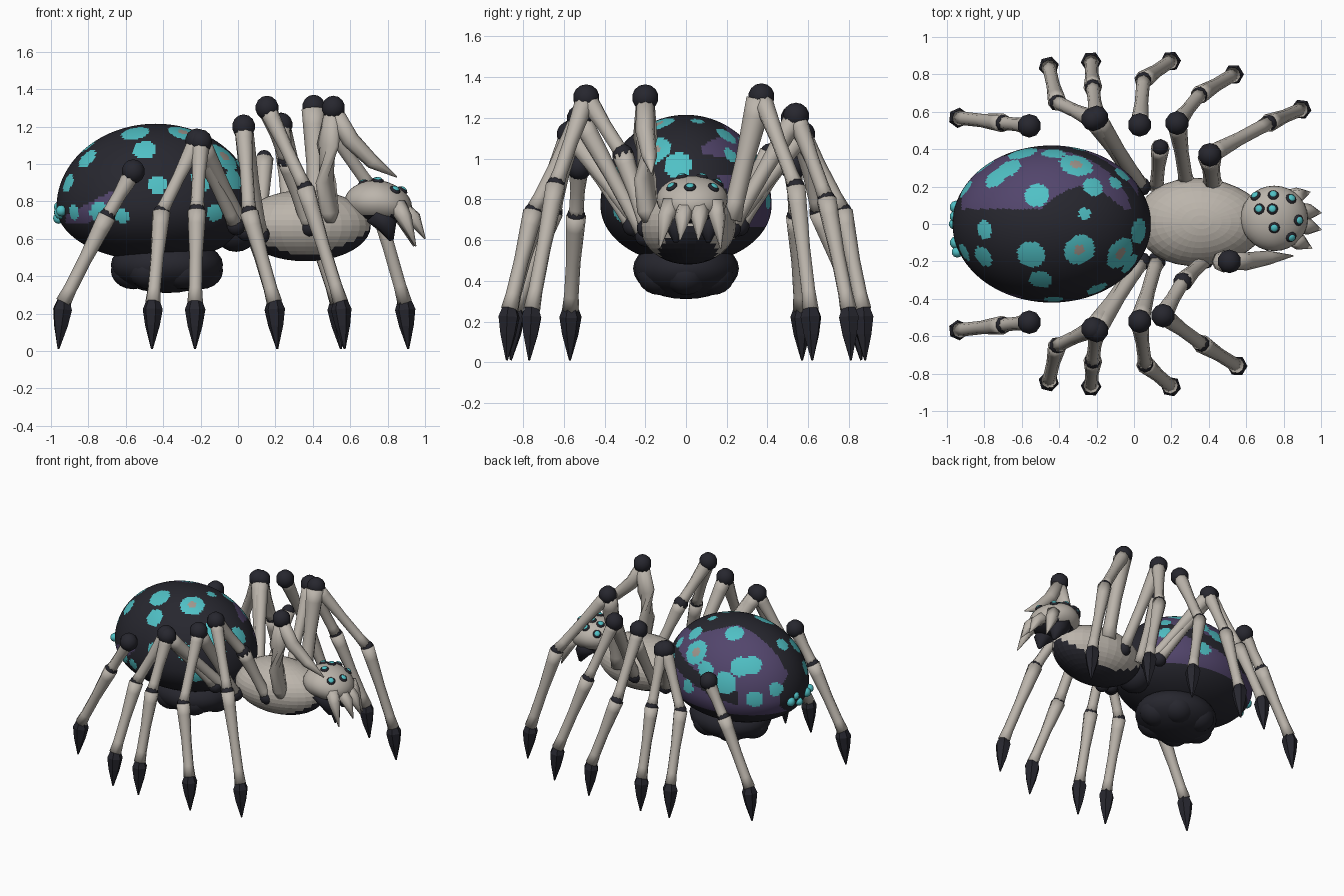
import bpy, bmesh, math
from mathutils import Vector, Matrix

if "Cube" in bpy.data.objects:
    bpy.data.objects.remove(bpy.data.objects["Cube"])


def material(name, r, g, b):
    mat = bpy.data.materials.new(name)
    mat.use_nodes = True
    mat.diffuse_color = (r, g, b, 1)
    mat.node_tree.nodes["Principled BSDF"].inputs["Base Color"].default_value = (r, g, b, 1)
    return mat


BONE = material("bone", .50, .46, .41)
DARK = material("dark_shell", .02, .02, .028)
PURPLE = material("purple_marking", .085, .06, .15)
TEAL = material("teal_spot", .08, .53, .56)
TAN = material("spot_centre", .36, .31, .27)


def finish(bm, name, mats, smooth=True, rule=None):
    """Turn a bmesh into an object; the rule picks a material for each face."""
    bmesh.ops.recalc_face_normals(bm, faces=bm.faces)
    bm.normal_update()
    for face in bm.faces:
        face.smooth = smooth
        if rule:
            face.material_index = rule(face.calc_center_median(), face.normal)
    mesh = bpy.data.meshes.new(name)
    bm.to_mesh(mesh)
    bm.free()
    for mat in mats:
        mesh.materials.append(mat)
    obj = bpy.data.objects.new(name, mesh)
    bpy.context.collection.objects.link(obj)
    return obj


def ball(name, centre, size, mats, segs=16, rings=10, smooth=True, rule=None, shape=None, up=None):
    """Ellipsoid, optionally reshaped or turned so its z axis follows up."""
    bm = bmesh.new()
    bmesh.ops.create_uvsphere(bm, u_segments=segs, v_segments=rings, radius=1)
    turn = Vector(up).to_track_quat('Z', 'Y').to_matrix() if up else Matrix.Identity(3)
    for v in bm.verts:
        p = Vector(a * b for a, b in zip(v.co, size))
        if shape:
            p = shape(p)
        v.co = turn @ p + Vector(centre)
    return finish(bm, name, mats, smooth, rule)


def tube(name, points, radii, mat, sides=8, smooth=True):
    """Loft rings of the given radii along a path."""
    bm = bmesh.new()
    pts = [Vector(p) for p in points]
    rings = []
    for i, p in enumerate(pts):
        along = pts[min(i + 1, len(pts) - 1)] - pts[max(i - 1, 0)]
        turn = along.to_track_quat('Z', 'Y')
        ring = []
        for k in range(sides):
            a = math.tau * k / sides
            ring.append(bm.verts.new(p + turn @ Vector((math.cos(a), math.sin(a), 0)) * radii[i]))
        rings.append(ring)
    for low, high in zip(rings, rings[1:]):
        for k in range(sides):
            n = (k + 1) % sides
            bm.faces.new((low[k], low[n], high[n], high[k]))
    bm.faces.new(rings[0])
    bm.faces.new(rings[-1])
    return finish(bm, name, [mat], smooth)


def bone(name, start, end, scale=1.0):
    """A bone segment, thicker at its ends."""
    a, b = Vector(start), Vector(end)
    path = [a.lerp(b, t) for t in (0, .15, .5, .85, 1)]
    return tube(name, path, [r * scale for r in (.05, .046, .036, .036, .042)], BONE)


# Abdomen: egg-shaped shell with spots and purple markings
MID = Vector((-.44, 0, .77))
RX, RY, UP, DOWN = .53, .42, .445, .29


def on_top(x, y):
    k = max(0, 1 - ((x - MID.x) / RX) ** 2 - (y / RY) ** 2)
    return Vector((x, y, MID.z + UP * math.sqrt(k)))


def on_side(x, z, side):
    height = UP if z > MID.z else DOWN
    k = max(0, 1 - ((x - MID.x) / RX) ** 2 - ((z - MID.z) / height) ** 2)
    return Vector((x, side * RY * math.sqrt(k), z))


# Ringed spots first, then plain ones
ringed = [(on_top(-.31, .32), .09), (on_top(-.29, -.14), .085), (on_top(-.07, -.16), .09)]
spots = [(on_top(x, y), r) for x, y, r in (
    (-.52, .155, .065), (-.74, .25, .065), (-.67, .3, .07), (-.22, .2, .055), (-.265, .055, .033),
    (-.55, -.165, .075), (-.81, -.175, .06), (-.8, -.03, .05), (.03, -.04, .07), (-.5, -.3, .065),
    (-.2, -.35, .06), (-.1, .22, .04), (-.43, .38, .06))]
spots += [(on_side(x, z, s), r) for x, z, s, r in (
    (-.91, .9, -1, .05), (-.88, .74, -1, .04), (-.74, .74, -1, .06), (-.62, .72, -1, .04),
    (-.43, .89, -1, .05), (-.02, .92, -1, .06), (-.12, .74, -1, .05),
    (-.6, .9, 1, .08), (-.8, .8, 1, .06), (-.3, .8, 1, .05), (-.06, .9, 1, .05), (-.9, .86, 1, .05))]


def abdomen_colour(c, n):
    for p, r in ringed:
        if (c - p).length < r * .35:
            return 3
    if any((c - p).length < r for p, r in ringed + spots):
        return 2
    if c.y > 0:
        # Swirl with a dark sweep through it
        edge = .08 + .12 * max(0, math.sin(c.x * 7 + 3.5))
        sweep = abs(c.z - .86 - .25 * (c.x + .45)) < .05 and c.x > -.7
        return int(c.y > edge and c.z > .66 and -.92 < c.x < .02 and not sweep)
    wedge = .68 < c.z < .73 + .5 * (c.x + .92) and c.z > .68 + .75 * (c.x + .8)
    return int(wedge and -.92 < c.x < -.6)


def egg(p):
    if p.z < 0:
        p.z *= DOWN / UP
    return p


ball("abdomen", MID, (RX, RY, UP), [DARK, PURPLE, TEAL, TAN], 160, 100, True, abdomen_colour, egg)

# Lumpy belly sac and waist
ball("belly_sac", (-.38, 0, .46), (.3, .26, .15), [DARK], 24, 14)
for i in range(6):
    a = math.tau * i / 6
    ball("belly_lump", (-.38 + .18 * math.cos(a), .15 * math.sin(a), .43), (.12, .11, .1), [DARK])
ball("waist", (-.01, 0, .65), (.12, .13, .12), [DARK])

# Tail bumps
for y, z, r in ((.09, .74, .035), (.04, .77, .03), (-.1, .74, .035), (-.15, .75, .03), (0, .71, .03)):
    ball("tail_bump", (-.96 + abs(y) * .1, y, z), (r, r, r), [TEAL], 10, 6)


# Thorax with a dark underside
def thorax_colour(c, n):
    return int(c.z < .515 + 1.3 * (c.x - .37) ** 2)


def barrel(p):
    return Vector((p.x, p.y * (1 - .25 * p.x), p.z))


ball("thorax", (.36, .01, .67), (.35, .235, .19), [BONE, DARK], 32, 20, False, thorax_colour, barrel)

# Head, jaws and fangs
HEAD, HEAD_SIZE = Vector((.75, .03, .80)), Vector((.18, .175, .115))


def head_colour(c, n):
    return int(n.z < -.75)


def droop(p):
    return Vector((p.x, p.y, p.z - .15 * max(0, p.x)))


ball("head", HEAD, HEAD_SIZE, [BONE, DARK], 28, 18, True, head_colour, droop)
for y in (-.05, .11):
    tube("jaw", [(.74, y, .74), (.80, y, .67), (.82, y, .59)], [.07, .055, .012], DARK)
for y, tip_y, x, z in ((-.07, -.13, .95, .56), (0, -.03, 1, .60), (.07, .06, 1, .60), (.14, .17, .94, .56)):
    tube("fang", [(.85, y, .78), (x - .06, (y + tip_y) / 2, .71), (x, tip_y, z)], [.05, .042, .004], BONE, 6)

# Eyes: dark sockets with teal lenses
for x, y in ((.67, .08), (.65, .15), (.745, .155), (.74, .08), (.84, .135), (.88, .02), (.75, -.02), (.84, -.07)):
    dx, dy = (x - HEAD.x) / HEAD_SIZE.x, (y - HEAD.y) / HEAD_SIZE.y
    height = HEAD_SIZE.z * math.sqrt(max(0, 1 - dx * dx - dy * dy))
    p = Vector((x, y, HEAD.z + height - .15 * max(0, x - HEAD.x)))
    out = Vector((dx / HEAD_SIZE.x, dy / HEAD_SIZE.y, height / HEAD_SIZE.z ** 2)).normalized()
    ball("eye_socket", p, (.03, .03, .014), [DARK], 12, 8, up=out)
    ball("eye_lens", p + out * .009, (.02, .02, .01), [TEAL], 12, 8, up=out)


# Legs
def knob(name, p, r=.065):
    ball(name, p, (r, r, r), [DARK], 10, 7)


def leg(name, knee, joint, foot, *hip):
    """Knee, shin joint, clawed foot, and the bones from knee to body."""
    knee, joint, tip = Vector(knee), Vector(joint), Vector((*foot, .01))
    ankle = joint.lerp(tip, .9)
    ankle.z = .26
    knob(name + "_knee", knee)
    knob(name + "_joint", joint, .045)
    bone(name + "_thigh", knee, joint)
    bone(name + "_shin", joint, ankle)
    path = [ankle.lerp(tip, t) for t in (-.06, .15, .5, 1)]
    tube(name + "_claw", path, [.035, .055, .04, .005], DARK, 6, False)
    prev = knee
    for i, p in enumerate(hip):
        bone(name + "_hip", prev, p, 1.05)
        knob(name + "_hip_joint", p, .052)
        prev = p


for side, label in ((-1, "near"), (1, "far")):
    leg(label + "_rear_leg", (-.56, side * .525, .96), (-.70, side * .54, .72), (-.96, side * .57))
    leg(label + "_second_leg", (-.22, side * .56, 1.125), (-.41, side * .65, .74), (-.46, side * .86),
        (-.01, side * .26, .67))
    leg(label + "_third_leg", (-.20, side * .57, 1.12), (-.22, side * .73, .75), (-.23, side * .88),
        (.04, side * .2, .64))

leg("near_fourth_leg", (.03, -.52, 1.2), (.06, -.75, .74), (.21, -.88), (.12, -.2, .62))
leg("far_fourth_leg", (.03, .53, 1.2), (.05, .77, .74), (.21, .88))
bone("far_fourth_hip", (.14, .41, 1.03), (.12, .2, .62))
knob("far_fourth_hip_joint", (.14, .41, 1.03), .045)
leg("near_fifth_leg", (.155, -.49, 1.3), (.36, -.64, .87), (.57, -.77), (.26, -.31, 1.02), (.38, -.19, .66))
leg("far_fifth_leg", (.23, .54, 1.21), (.35, .69, .80), (.55, .81), (.28, .22, .66))
leg("far_front_leg", (.405, .37, 1.305), (.72, .54, .86), (.91, .62))
bone("far_front_hip", (.405, .36, 1.29), (.42, .22, .7), 1.3)

# Raised front leg ending in a curved spike
tube("near_front_hip", [(.51, -.2, 1.29), (.48, -.2, 1.1), (.47, -.2, .9), (.49, -.19, .74), (.49, -.18, .69)],
     [.045, .06, .055, .05, .03], BONE)
knob("near_front_knee", (.51, -.2, 1.3))
tube("near_front_spike", [(.51, -.2, 1.29), (.60, -.2, 1.13), (.72, -.18, 1.01), (.85, -.17, .93)],
     [.045, .048, .038, .004], BONE)
